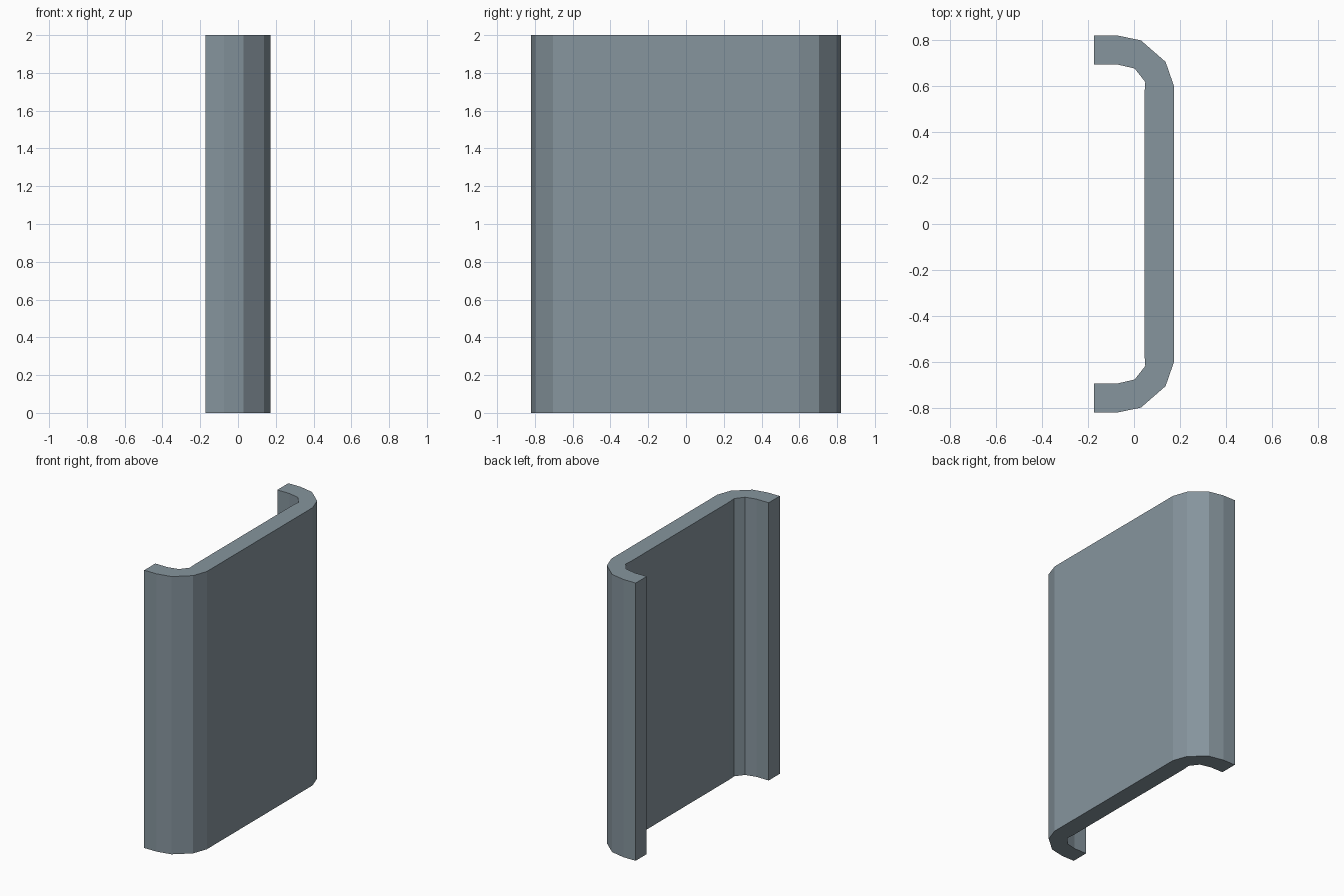
import bpy
import bmesh

if "Cube" in bpy.data.objects:
    bpy.data.objects.remove(bpy.data.objects["Cube"])

HEIGHT = 2.0

# Upper half of the C-shaped cross-section, mirrored for the lower half
outer = [(-0.173, 0.82), (-0.075, 0.82), (0.03, 0.798), (0.137, 0.705), (0.173, 0.602)]
inner = [(0.045, 0.56), (0.049, 0.617), (0.003, 0.676), (-0.075, 0.694), (-0.173, 0.694)]


def mirrored(points):
    return [(x, -y) for x, y in reversed(points)]


profile = outer + mirrored(outer) + mirrored(inner) + inner

# Channel panel: the profile face extruded straight up
bm = bmesh.new()
base = bm.faces.new([bm.verts.new((x, y, 0)) for x, y in profile])
result = bmesh.ops.extrude_face_region(bm, geom=[base], use_keep_orig=True)
top = [v for v in result["geom"] if isinstance(v, bmesh.types.BMVert)]
bmesh.ops.translate(bm, verts=top, vec=(0, 0, HEIGHT))
bmesh.ops.recalc_face_normals(bm, faces=bm.faces)

mesh = bpy.data.meshes.new("channel_panel")
bm.to_mesh(mesh)
bm.free()
panel = bpy.data.objects.new("channel_panel", mesh)
bpy.context.collection.objects.link(panel)

# Blue-grey steel colour
steel = bpy.data.materials.new("blue_grey_steel")
steel.diffuse_color = (0.24, 0.30, 0.34, 1)
steel.use_nodes = True
steel.node_tree.nodes["Principled BSDF"].inputs["Base Color"].default_value = steel.diffuse_color
mesh.materials.append(steel)
